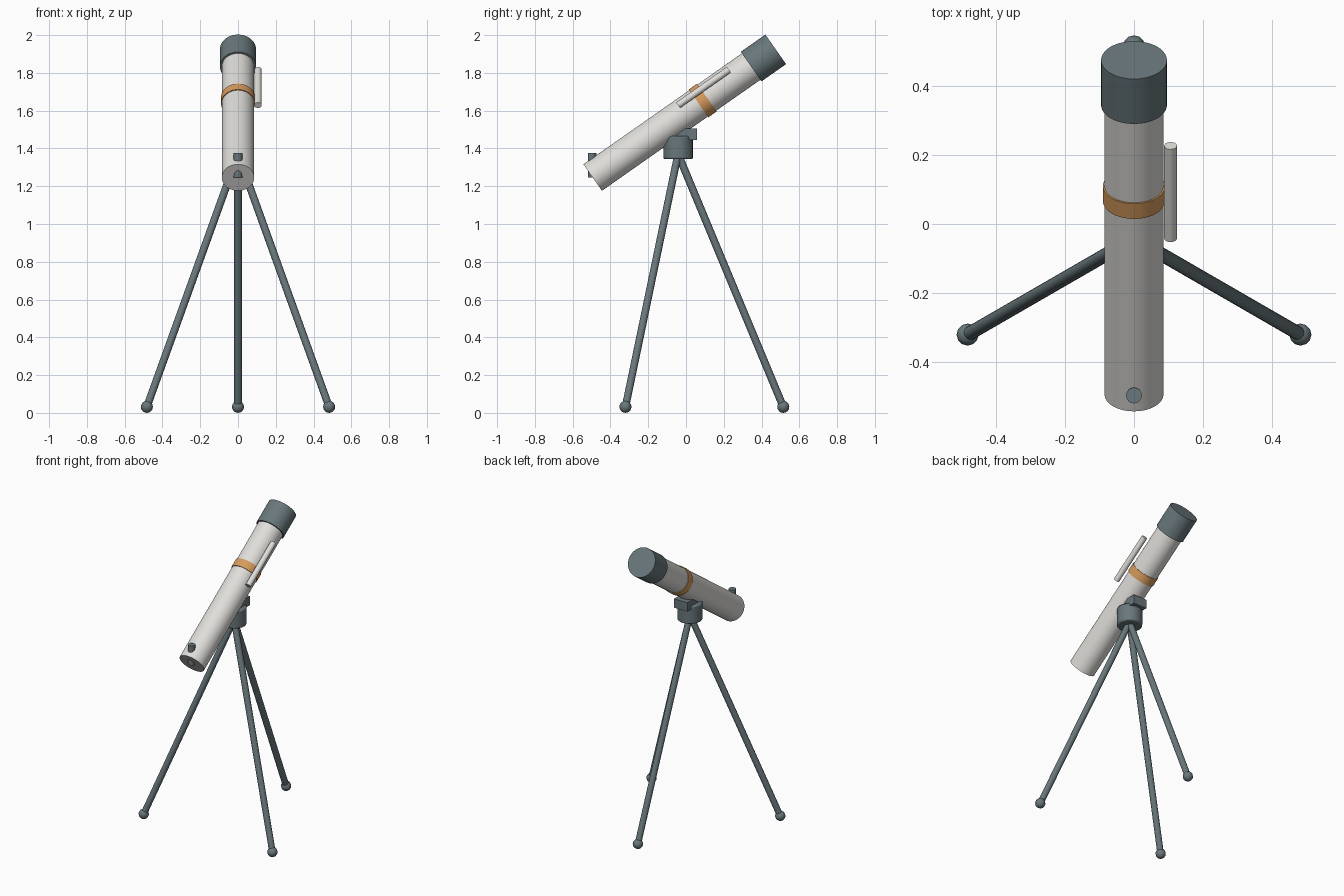
import bpy, math
from mathutils import Vector

cube = bpy.data.objects.get("Cube")
if cube:
    bpy.data.objects.remove(cube, do_unlink=True)


def material(name, rgb):
    m = bpy.data.materials.new(name)
    m.use_nodes = True
    color = (*rgb, 1)
    m.diffuse_color = color
    bsdf = m.node_tree.nodes["Principled BSDF"]
    bsdf.inputs["Base Color"].default_value = color
    bsdf.inputs["Roughness"].default_value = 0.6
    return m


white = material("warm white", (0.74, 0.73, 0.70))
slate = material("slate grey", (0.14, 0.185, 0.2))
orange = material("orange", (0.68, 0.33, 0.11))


def finish(name, mat, smooth=True):
    ob = bpy.context.object
    ob.name = name
    ob.data.materials.append(mat)
    if smooth:
        bpy.ops.object.shade_smooth_by_angle(angle=math.radians(40))
    return ob


def rod(name, a, b, radius, mat, sides=32):
    """Cylinder running from point a to point b."""
    a, b = Vector(a), Vector(b)
    bpy.ops.mesh.primitive_cylinder_add(
        vertices=sides, radius=radius, depth=(b - a).length, location=(a + b) / 2,
        rotation=(b - a).to_track_quat('Z', 'Y').to_euler())
    return finish(name, mat)


# Optical axis, tilted upward toward the back
tilt = math.radians(35)
axis = Vector((0, math.cos(tilt), math.sin(tilt)))
up = Vector((0, -math.sin(tilt), math.cos(tilt)))
base = Vector((0, -0.494, 1.246))
length = 1.183


def along(s, side=0.0, lift=0.0):
    return base + axis * s + up * lift + Vector((side, 0, 0))


# Telescope tube and its fittings
rod("main_tube", along(0), along(length - 0.02), 0.0855, white, 40)
rod("front_cap", along(length - 0.159), along(length), 0.0955, slate, 40)
rod("tube_band", along(0.684), along(0.738), 0.09, orange, 40)
rod("finder_scope", along(0.59, 0.106, 0.054), along(0.918, 0.106, 0.054), 0.0185, white, 20)
rod("eyepiece", (0, -0.497, 1.245), (0, -0.497, 1.375), 0.023, slate, 16)

# Mount head
hub_y = -0.042
hub = rod("mount_hub", (0, hub_y, 1.343), (0, hub_y, 1.465), 0.078, slate, 24)
bevel = hub.modifiers.new("soft_edges", 'BEVEL')
bevel.width = 0.008
bevel.segments = 2

bpy.ops.mesh.primitive_cube_add(size=1, location=(0, hub_y, 1.475))
saddle = finish("mount_saddle", slate, smooth=False)
saddle.scale = (0.1, 0.2, 0.06)

# Three legs with ball feet
for i, label in enumerate(("back", "right", "left")):
    angle = math.radians(90 + 120 * i)
    foot = Vector((0.557 * math.cos(angle), hub_y + 0.557 * math.sin(angle), 0.032))
    rod(label + "_leg", foot, (0, hub_y, 1.37), 0.02, slate, 16)
    bpy.ops.mesh.primitive_uv_sphere_add(segments=12, ring_count=8, radius=0.032, location=foot)
    finish(label + "_foot", slate)
